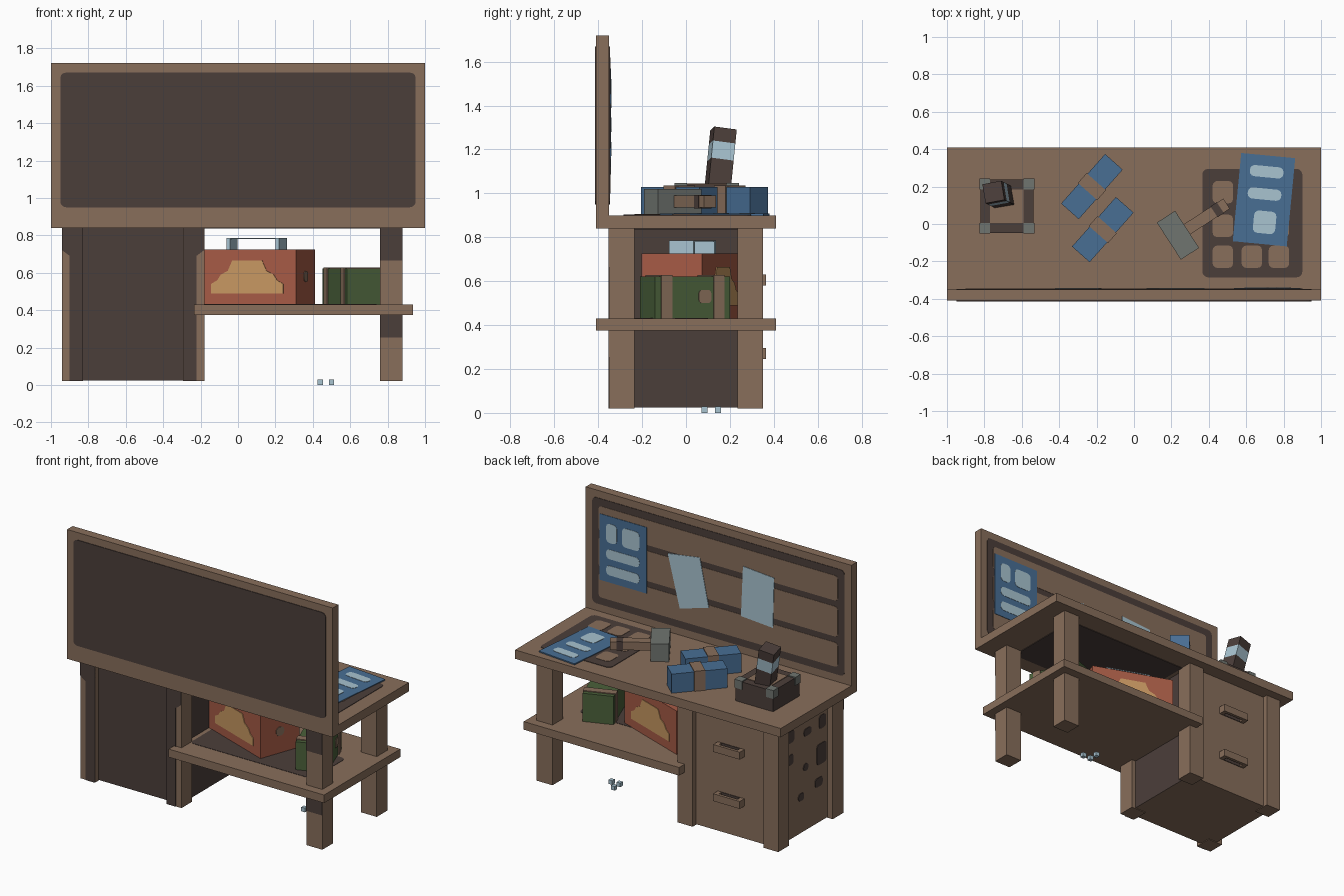
import bpy, bmesh, math
from mathutils import Matrix, Vector

cube = bpy.data.objects.get("Cube")
if cube:
    bpy.data.objects.remove(cube)


def material(name, rgb):
    m = bpy.data.materials.new(name)
    m.use_nodes = True
    lin = [((c / 255 + 0.055) / 1.055) ** 2.4 for c in rgb] + [1]
    m.diffuse_color = lin
    m.node_tree.nodes["Principled BSDF"].inputs["Base Color"].default_value = lin
    return m


WOOD = material("brown wood", (136, 110, 91))
DARK = material("dark wood", (75, 62, 58))
RED = material("red box", (166, 91, 70))
TAN = material("tan emblem", (200, 152, 98))
GREEN = material("green box", (74, 96, 58))
BLUE = material("blue paper", (72, 110, 148))
PALE = material("pale paper", (168, 195, 208))
GREY = material("grey metal", (112, 117, 112))


def finish(name, bm, mats, matrix=None):
    bmesh.ops.recalc_face_normals(bm, faces=bm.faces)
    if matrix:
        bm.transform(matrix)
    me = bpy.data.meshes.new(name)
    bm.to_mesh(me)
    bm.free()
    for m in mats:
        me.materials.append(m)
    ob = bpy.data.objects.new(name, me)
    bpy.context.collection.objects.link(ob)
    return ob


def box(name, x, y, z, mat, matrix=None):
    """Box given by its (low, high) range on each axis."""
    bm = bmesh.new()
    bmesh.ops.create_cube(bm, size=1)
    for v in bm.verts:
        v.co = [r[0] if c < 0 else r[1] for c, r in zip(v.co, (x, y, z))]
    return finish(name, bm, [mat], matrix)


def plate(name, pts, mat, matrix, thick=0.008):
    """Flat outline centred on the local xy plane of matrix."""
    bm = bmesh.new()
    face = bm.faces.new([bm.verts.new((p[0], p[1], -thick / 2)) for p in pts])
    ext = bmesh.ops.extrude_face_region(bm, geom=[face])["geom"]
    for v in ext:
        if isinstance(v, bmesh.types.BMVert):
            v.co.z += thick
    return finish(name, bm, [mat], matrix)


def rect(x0, x1, y0, y1, r=0.0):
    """Rectangle outline, with cut round corners when r is given."""
    if not r:
        return [(x0, y0), (x1, y0), (x1, y1), (x0, y1)]
    out = []
    for i, (cx, cy) in enumerate(((x1 - r, y1 - r), (x0 + r, y1 - r), (x0 + r, y0 + r), (x1 - r, y0 + r))):
        for k in range(4):
            a = math.radians(90 * i + 30 * k)
            out.append((cx + r * math.cos(a), cy + r * math.sin(a)))
    return out


def upright(y):
    """Frame whose local x is world x and local y is world z."""
    return Matrix.Translation((0, y, 0)) @ Matrix.Rotation(math.pi / 2, 4, 'X')


def sideways(x):
    """Frame whose local x is world y and local y is world z."""
    return Matrix.Translation((x, 0, 0)) @ Matrix.Rotation(math.pi / 2, 4, 'Z') @ Matrix.Rotation(math.pi / 2, 4, 'X')


def placed(x, y, z, deg):
    return Matrix.Translation((x, y, z)) @ Matrix.Rotation(math.radians(deg), 4, 'Z')


# Main structure
box("tabletop", (-1, 1), (-.41, .41), (.84, .90), WOOD)
box("backboard", (-1, 1), (-.41, -.35), (.84, 1.72), WOOD)
box("lower_shelf", (-.235, .935), (-.41, .41), (.375, .43), WOOD)
for side, s in (("front", -1), ("back", 1)):
    y = sorted((s * .235, s * .35))
    for name, x0, x1 in (("leg", .76, .88), ("cabinet_outer_post", -.94, -.83), ("cabinet_inner_post", -.295, -.18)):
        box(f"{side}_{name}", (x0, x1), y, (.02, .84), WOOD)

# Cabinet, dark on the rear and inner sides
body = box("cabinet_body", (-.90, -.21), (-.315, .315), (.025, .84), WOOD)
body.data.materials.append(DARK)
for p in body.data.polygons:
    p.material_index = int(p.normal.y < -.5 or p.normal.x > .5)

# Dark paint on the posts
outline = [(-.90, .02), (-.83, .02), (-.83, .84), (-.94, .84), (-.94, .72), (-.90, .69)]
plate("outer_post_paint", outline, DARK, upright(-.35))
plate("inner_post_paint", [(-1.122 - x, z) for x, z in outline], DARK, upright(-.35))
for z0, z1 in ((.255, .375), (.665, .84)):
    plate("leg_paint", rect(.76, .88, z0, z1), DARK, upright(-.35))
plate("tabletop_underside_paint", rect(-.18, .76, -.30, .27), DARK, Matrix.Translation((0, 0, .84)))
plate("shelf_paint", rect(-.18, .74, -.26, .10, .03), DARK, Matrix.Translation((0, 0, .428)))

# Worn patches on the outer side of the cabinet
for y, z, w, h in ((.16, .565, .05, .07), (-.02, .69, .08, .05), (-.18, .70, .07, .09), (-.17, .485, .10, .14),
                   (0, .455, .05, .05), (.05, .27, .06, .05), (-.14, .30, .08, .06), (.16, .72, .07, .08)):
    plate("worn_patch", rect(y - w / 2, y + w / 2, z - h / 2, z + h / 2, .02), DARK, sideways(-.90))

# Drawer handles
for z in (.27, .605):
    plate("handle_recess", rect(-.64, -.48, z - .025, z + .025), DARK, upright(.315))
    box("handle_bar", (-.66, -.46), (.345, .365), (z - .025, z + .025), WOOD)
    for x in (-.66, -.49):
        box("handle_end", (x, x + .03), (.31, .35), (z - .025, z + .025), WOOD)

# Backboard paint, planks and pinned papers
plate("backboard_rear_panel", rect(-.95, .95, .95, 1.67, .03), DARK, upright(-.41))
plate("backboard_dark_panel", rect(-.95, .95, .95, 1.67, .03), DARK, upright(-.35), .006)
for z0, z1 in ((1.0, 1.165), (1.205, 1.41), (1.45, 1.62)):
    plate("backboard_plank", rect(-.90, .90, z0, z1, .02), WOOD, upright(-.349))
plate("wall_blueprint", rect(.535, .89, 1.12, 1.57), BLUE, upright(-.346))
for x0, x1, z0, z1 in ((.76, .84, 1.39, 1.52), (.59, .72, 1.39, 1.52), (.59, .84, 1.28, 1.345), (.59, .84, 1.17, 1.235)):
    plate("wall_blueprint_mark", rect(x0, x1, z0, z1, .025), PALE, upright(-.344))
plate("left_note", [(.377, 1.436), (.136, 1.472), (.068, 1.148), (.287, 1.085)], PALE, upright(-.346))
plate("right_note", [(-.189, 1.50), (-.423, 1.482), (-.415, 1.14), (-.174, 1.157)], PALE, upright(-.346))

# Grid mat and blueprint on the tabletop
plate("grid_mat", rect(.365, .90, -.285, .295, .03), DARK, Matrix.Translation((0, 0, .90)), .006)
for x in (.475, .63, .775):
    for y in (-.175, -.01, .17):
        plate("mat_square", rect(x - .055, x + .055, y - .06, y + .06, .025), WOOD, Matrix.Translation((0, 0, .901)))
sheet = placed(.695, .13, .904, -5.5)
plate("desk_blueprint", rect(-.145, .145, -.237, .237), BLUE, sheet)
for x0, x1, y0, y1 in ((-.09, .09, .12, .18), (-.09, .09, 0, .06), (-.045, .075, -.18, -.06)):
    plate("desk_blueprint_mark", rect(x0, x1, y0, y1, .025), PALE, Matrix.Translation((0, 0, .002)) @ sheet)

# Hammer
hammer = placed(.235, -.06, .90, 33)
box("hammer_head", (-.058, .058), (-.118, .118), (0, .12), GREY, hammer)
box("hammer_handle", (.05, .31), (-.032, .032), (.035, .09), WOOD, hammer)
box("hammer_grip", (.23, .27), (-.035, .035), (.032, .093), DARK, hammer)

# Strapped blue bundles
for x, y in ((-.225, .20), (-.167, -.03)):
    m = placed(x, y, .90, 48.4)
    box("blue_bundle", (-.177, .177), (-.063, .063), (0, .13), BLUE, m)
    box("bundle_strap", (-.035, .035), (-.069, .069), (0, .136), WOOD, m)

# Dark case with metal corners and a leaning bottle
case = placed(-.68, .095, .90, 0)
box("case", (-.142, .142), (-.142, .142), (0, .14), DARK, case)
plate("case_lid_panel", rect(-.09, .09, -.09, .09), WOOD, Matrix.Translation((0, 0, .14)) @ case)
for sx in (-1, 1):
    for sy in (-1, 1):
        box("case_corner", sorted((sx * .09, sx * .147)), sorted((sy * .09, sy * .147)), (.09, .147), GREY, case)
axis = Vector((-.05, .025, .25)).normalized()
lean = Matrix.Translation((-.70, .145, 1.03)) @ Vector((0, 0, 1)).rotation_difference(axis).to_matrix().to_4x4()
lean = lean @ Matrix.Rotation(math.radians(10), 4, 'Z')
for name, z0, z1, mat in (("bottle_base", 0, .12, DARK), ("bottle_label", .12, .20, PALE), ("bottle_top", .20, .265, DARK)):
    box(name, (-.052, .052), (-.052, .052), (z0, z1), mat, lean)

# Red box with an emblem on both long sides and a bail on top
red = placed(.10, .03, .43, -20)
box("red_box", (-.278, .278), (-.146, .146), (0, .295), RED, red)
half = [(.205, .06), (.205, .11), (.17, .13), (.15, .16), (.11, .18), (.085, .235)]
emblem = half + [(-x, z) for x, z in reversed(half)]
for y in (-.146, .146):
    plate("red_box_emblem", emblem, TAN, red @ upright(y))
plate("red_box_end_spot", rect(-.03, .03, .12, .18, .025), WOOD, red @ sideways(.278))
for x in (-.15, .13):
    box("bail_end", (x, x + .02), (-.06, .06), (.295, .355), PALE, red)
box("bail_top", (-.15, .15), (-.06, .06), (.35, .355), PALE, red)

# Green box with two belts
green = placed(.61, -.005, .43, 20.7)
box("green_box", (-.099, .099), (-.182, .182), (0, .192), GREEN, green)
for y in (-.127, .127):
    box("green_box_belt", (-.105, .105), (y - .026, y + .026), (0, .198), WOOD, green)
plate("green_box_clasp", rect(.03, .09, .07, .13, .015), WOOD, green @ sideways(.099))

# Loose cubes on the floor
for x, y in ((.44, .085), (.50, .085), (.44, .145)):
    box("loose_cube", (x - .014, x + .014), (y - .014, y + .014), (0, .028), PALE)
